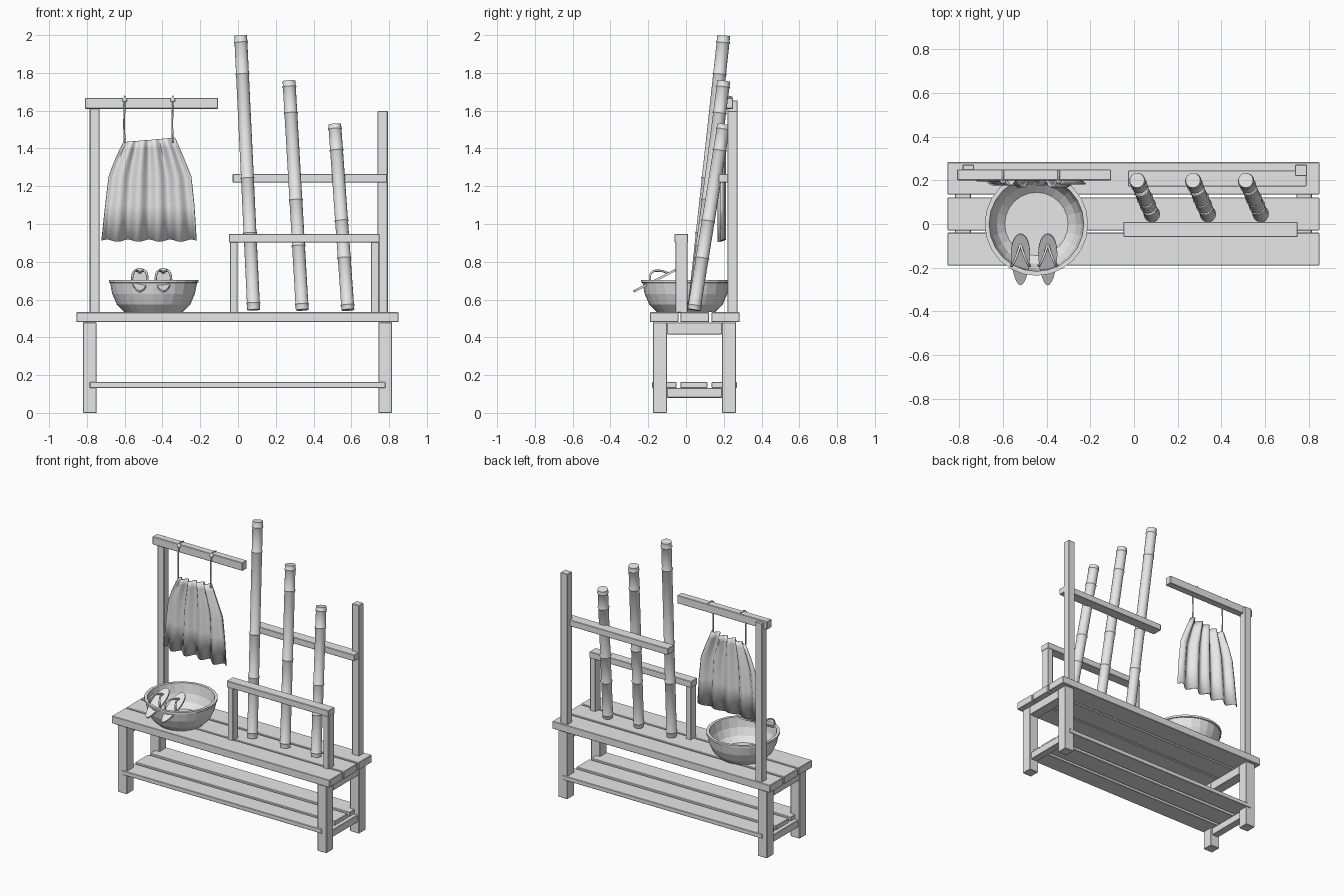
import bpy, bmesh, math
from mathutils import Vector

if "Cube" in bpy.data.objects:
    bpy.data.objects.remove(bpy.data.objects["Cube"])

GREY = (0.8, 0.8, 0.8, 1)
mat = bpy.data.materials.new("plain grey")
mat.use_nodes = True
mat.diffuse_color = GREY
mat.node_tree.nodes["Principled BSDF"].inputs["Base Color"].default_value = GREY


def add_object(name, data):
    obj = bpy.data.objects.new(name, data)
    bpy.context.collection.objects.link(obj)
    data.materials.append(mat)
    return obj


def finish(name, bm, smooth=None):
    bmesh.ops.recalc_face_normals(bm, faces=bm.faces)
    mesh = bpy.data.meshes.new(name)
    bm.to_mesh(mesh)
    bm.free()
    obj = add_object(name, mesh)
    if smooth:
        bpy.ops.object.select_all(action="DESELECT")
        obj.select_set(True)
        bpy.context.view_layer.objects.active = obj
        bpy.ops.object.shade_smooth_by_angle(angle=math.radians(smooth))
    return obj


def board(name, x, y, z):
    """Bevelled timber between the given limits on each axis."""
    bm = bmesh.new()
    bmesh.ops.create_cube(bm, size=1)
    for v in bm.verts:
        v.co = [(a + b) / 2 + c * (b - a) for (a, b), c in zip((x, y, z), v.co)]
    bmesh.ops.bevel(bm, geom=bm.edges[:], offset=0.003, segments=1, affect="EDGES")
    return finish(name, bm)


def lathe(name, profile, sides, smooth=None):
    """Turn a radius/height profile about z; a zero radius closes the end."""
    bm = bmesh.new()
    verts = [bm.verts.new((r, 0, z)) for r, z in profile]
    edges = [bm.edges.new(p) for p in zip(verts, verts[1:])]
    bmesh.ops.spin(bm, geom=verts + edges, axis=(0, 0, 1), cent=(0, 0, 0),
                   angle=math.tau, steps=sides)
    bmesh.ops.remove_doubles(bm, verts=bm.verts, dist=0.0005)
    return finish(name, bm, smooth)


def tube(name, points, radius):
    curve = bpy.data.curves.new(name, "CURVE")
    curve.dimensions = "3D"
    curve.bevel_depth = radius
    curve.bevel_resolution = 1
    curve.resolution_u = 4
    curve.use_fill_caps = True
    spline = curve.splines.new("BEZIER")
    spline.bezier_points.add(len(points) - 1)
    for bp, p in zip(spline.bezier_points, points):
        bp.co = p
        bp.handle_left_type = bp.handle_right_type = "AUTO"
    return add_object(name, curve)


# Bench seat and lower shelf
for i, y in enumerate([(-0.19, -0.04), (-0.03, 0.122), (0.135, 0.283)]):
    board(f"seat_plank_{i + 1}", (-0.855, 0.85), y, (0.48, 0.533))
for i, y in enumerate([(-0.18, -0.05), (-0.03, 0.113), (0.135, 0.27)]):
    board(f"shelf_slat_{i + 1}", (-0.785, 0.78), y, (0.132, 0.163))

# Legs and end rails
for side, x in (("right", (-0.82, -0.748)), ("left", (0.744, 0.815))):
    board(f"front_leg_{side}", x, (-0.174, -0.1), (0, 0.48))
    board(f"back_leg_{side}", x, (0.19, 0.265), (0, 0.48))
    board(f"upper_end_rail_{side}", x, (-0.1, 0.19), (0.415, 0.478))
    board(f"lower_end_rail_{side}", (x[0] + 0.01, x[1] - 0.01), (-0.1, 0.19), (0.08, 0.132))

# Tall posts, hanging bar and back rail
board("hanging_post", (-0.785, -0.733), (0.22, 0.272), (0.53, 1.655))
board("hanging_bar", (-0.81, -0.105), (0.2, 0.25), (1.61, 1.667))
board("back_post", (0.738, 0.793), (0.22, 0.272), (0.53, 1.598))
board("back_rail", (-0.028, 0.79), (0.172, 0.245), (1.22, 1.265))

# Front support frame
for side, x in (("right", (-0.042, -0.003)), ("left", (0.705, 0.748))):
    board(f"frame_post_{side}", x, (-0.055, 0.007), (0.53, 0.93))
board("frame_bar", (-0.048, 0.75), (-0.06, 0.01), (0.903, 0.948))

# Leaning bamboo poles with raised joints
RADIUS = 0.034
NODES = (0.025, 0.28, 0.48, 0.86, 0.975)
for i, (base_x, top_x, top_z) in enumerate([(0.083, 0.014, 1.997),
                                            (0.34, 0.27, 1.757), (0.582, 0.512, 1.527)]):
    base, top = Vector((base_x, 0.042, 0.545)), Vector((top_x, 0.2, top_z))
    axis = top - base
    length = axis.length
    profile = [(0, 0), (RADIUS, 0)]
    for t in NODES:
        h = t * length
        profile += [(RADIUS, h - 0.008), (RADIUS + 0.004, h), (RADIUS, h + 0.008)]
    profile += [(RADIUS, length), (0, length)]
    pole = lathe(f"bamboo_pole_{i + 1}", profile, 16, 35)
    pole.location = base
    pole.rotation_euler = axis.to_track_quat("Z", "Y").to_euler()

# Open bowl with a flat floor and thick rim
bowl = lathe("bowl", [(0, 0.535), (0.155, 0.535), (0.195, 0.575), (0.219, 0.63), (0.23, 0.688),
                      (0.237, 0.69), (0.237, 0.704), (0.217, 0.704), (0.205, 0.635),
                      (0.182, 0.585), (0.145, 0.552), (0, 0.552)], 24)
bowl.location = (-0.447, 0, 0)

# Pair of thong sandals resting over the bowl rim
heel, toe = Vector((0, -0.278, 0.642)), Vector((0, -0.045, 0.762))
along = (toe - heel) / 2
centre = (toe + heel) / 2
up = Vector((0, -along.z, along.y)).normalized()
for side, x in (("right", -0.52), ("left", -0.395)):
    mid = centre + Vector((x, 0, 0))

    def on_sole(w, u, h):
        return mid + Vector((w, 0, 0)) + along * u + up * h

    bm = bmesh.new()
    ring = []
    for k in range(24):
        a = math.tau * k / 24
        ring.append(bm.verts.new(on_sole((0.043 + 0.009 * math.sin(a)) * math.cos(a),
                                         math.sin(a), -0.006)))
    face = bm.faces.new(ring)
    ext = bmesh.ops.extrude_face_region(bm, geom=[face])
    bmesh.ops.translate(bm, vec=up * 0.012,
                        verts=[g for g in ext["geom"] if isinstance(g, bmesh.types.BMVert)])
    finish(f"sandal_sole_{side}", bm, 40)
    for s in (-1, 1):
        tube(f"sandal_strap_{side}_{'inner' if s > 0 else 'outer'}",
             [on_sole(s * 0.043, -0.25, 0), on_sole(s * 0.035, -0.02, 0.045),
              on_sole(s * 0.012, 0.38, 0.03), on_sole(0, 0.6, 0)], 0.006)

# Pleated cloth, gathered at the top and flaring below
LEVELS = [(1.445, -0.605, -0.335), (1.4, -0.625, -0.312), (1.33, -0.655, -0.28),
          (1.25, -0.684, -0.248), (1.1, -0.702, -0.232), (0.912, -0.722, -0.22)]
COLS = 36
bm = bmesh.new()
rows = []
for j, (z, x0, x1) in enumerate(LEVELS):
    tilt = 0.024 if j == 0 else 0.012 if j == 1 else 0
    row = []
    for k in range(COLS + 1):
        t = k / COLS
        wave = math.sin(t * math.tau * 4.5 + 0.4) + 0.3 * math.sin(t * math.tau * 2)
        hem = 0.006 * math.sin(t * math.tau * 4.5) if j == len(LEVELS) - 1 else 0
        row.append(bm.verts.new((x0 + (x1 - x0) * t, 0.19 + 0.017 * wave,
                                 z + tilt * (t - 0.5) + hem)))
    rows.append(row)
for upper, lower in zip(rows, rows[1:]):
    for k in range(COLS):
        bm.faces.new((upper[k], lower[k], lower[k + 1], upper[k + 1]))
cloth = finish("hanging_cloth", bm, 50)
solid = cloth.modifiers.new("thickness", "SOLIDIFY")
solid.thickness = 0.005
solid.offset = 0

# Cords looped over the bar with a knot on each
for side, x in (("right", -0.6), ("left", -0.345)):
    tube(f"cord_{side}", [(x, 0.19, 1.43), (x - 0.003, 0.193, 1.53), (x, 0.194, 1.64),
                          (x, 0.203, 1.671), (x, 0.245, 1.671)], 0.005)
    bm = bmesh.new()
    bmesh.ops.create_uvsphere(bm, u_segments=10, v_segments=6, radius=0.014)
    knot = finish(f"cord_knot_{side}", bm, 60)
    knot.location = (x, 0.197, 1.657)
